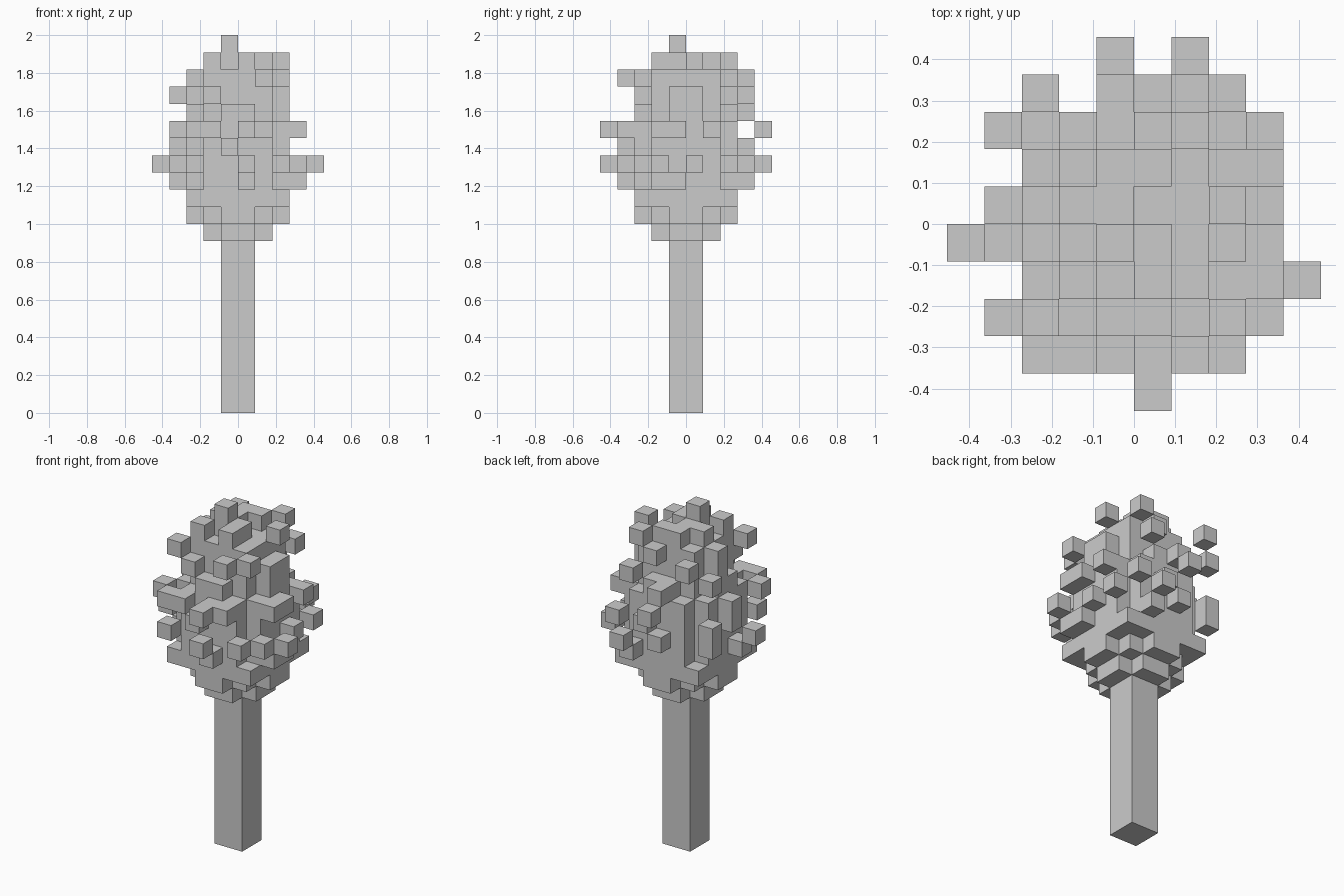
import bpy
import bmesh
from mathutils import Vector

# Remove the default cube
default_cube = bpy.data.objects.get("Cube")
if default_cube:
    bpy.data.objects.remove(default_cube, do_unlink=True)

UNIT = 1 / 11          # edge length of one block
TRUNK_TOP = 10         # in blocks


def make_material(name, colour):
    material = bpy.data.materials.new(name)
    material.use_nodes = True
    material.diffuse_color = colour
    shader = material.node_tree.nodes["Principled BSDF"]
    shader.inputs["Base Color"].default_value = colour
    return material


def block(cells, x, y, z, wide=1, deep=1, tall=1):
    """Add a box of cells whose lowest corner is x, y, z."""
    for i in range(wide):
        for j in range(deep):
            for k in range(tall):
                cells.add((x + i, y + j, z + k))


def build_blocks(name, cells, material):
    """Turn a set of cells into one mesh with only its outer faces."""
    bm = bmesh.new()
    corners = {}

    def corner(position):
        key = tuple(round(value) for value in position)
        if key not in corners:
            corners[key] = bm.verts.new(Vector(key) * UNIT)
        return corners[key]

    for cell in sorted(cells):
        centre = Vector(cell) + Vector((.5, .5, .5))
        for axis in range(3):
            for sign in (-1, 1):
                normal = Vector((0, 0, 0))
                normal[axis] = sign
                neighbour = tuple(round(a + b) for a, b in zip(cell, normal))
                if neighbour in cells:
                    continue
                side = Vector((0, 0, 0))
                side[(axis + 1) % 3] = .5
                up = normal.cross(side)
                middle = centre + normal * .5
                loop = (middle - side - up, middle + side - up,
                        middle + side + up, middle - side + up)
                bm.faces.new([corner(point) for point in loop])

    mesh = bpy.data.meshes.new(name)
    bm.to_mesh(mesh)
    bm.free()
    mesh.materials.append(material)
    model_part = bpy.data.objects.new(name, mesh)
    bpy.context.collection.objects.link(model_part)
    return model_part


grey = make_material("plain grey", (.6, .6, .6, 1))

# Square trunk
bpy.ops.mesh.primitive_cube_add(size=1, location=(0, 0, TRUNK_TOP * UNIT / 2))
trunk = bpy.context.object
trunk.name = "trunk"
trunk.scale = (2 * UNIT, 2 * UNIT, TRUNK_TOP * UNIT)
bpy.ops.object.transform_apply(location=True, rotation=False, scale=True)
trunk.data.materials.append(grey)

# Rounded crown core: one disc per layer, given by squared radius and reach
leaves = set()
layers = ((3, 2), (7, 3), (13, 3), (12, 3), (12, 3), (9, 3),
          (9, 3), (7, 3), (5, 2), (5, 2))
for level, (radius_squared, reach) in enumerate(layers):
    for x in range(-reach, reach):
        for y in range(-reach, reach):
            if (x + .5) ** 2 + (y + .5) ** 2 < radius_squared:
                leaves.add((x, y, TRUNK_TOP + level))

# Single leaf blocks scattered around the crown
front_leaves = ((0, -5, 14), (0, -5, 16), (0, -4, 13), (-3, -4, 14),
                (2, -4, 14), (-1, -4, 15), (-4, -3, 16), (-2, -3, 18),
                (1, -4, 19), (2, -3, 19), (-3, -3, 19), (3, -3, 14))
back_leaves = ((1, 4, 14), (-1, 4, 16), (2, 3, 15), (-1, 3, 14), (1, 3, 13),
               (0, 3, 15), (-1, 3, 17), (1, 3, 18), (-3, 3, 19), (-4, 2, 18))
side_leaves = ((4, -2, 14), (3, 0, 14), (3, 2, 14), (3, 1, 16),
               (-5, -1, 14), (-4, -1, 13))
top_leaves = ((-1, -1, 21), (-1, -1, 20), (-2, -2, 20), (2, 0, 20),
              (1, 2, 20), (0, 2, 19))
for group in (front_leaves, back_leaves, side_leaves, top_leaves):
    for place in group:
        block(leaves, *place)

# Larger leaf clumps
block(leaves, -3, -4, 16, wide=2)
block(leaves, 0, -4, 16, wide=2)
block(leaves, 1, -3, 16)
block(leaves, 2, -2, 16, wide=2, deep=2)
block(leaves, 2, -1, 17, deep=2, tall=2)
block(leaves, 3, -2, 13, deep=2)
block(leaves, -2, 2, 13, tall=3)
block(leaves, -4, 2, 14, tall=2)
block(leaves, -4, 0, 15, tall=2)
block(leaves, -3, 1, 15, tall=2)
block(leaves, -3, 0, 18, tall=2)

# Stepped crest on top of the crown
block(leaves, 0, -2, 20, deep=2)
block(leaves, -2, 0, 20, wide=2)
block(leaves, -1, 1, 20, wide=2)

build_blocks("crown", leaves, grey)
